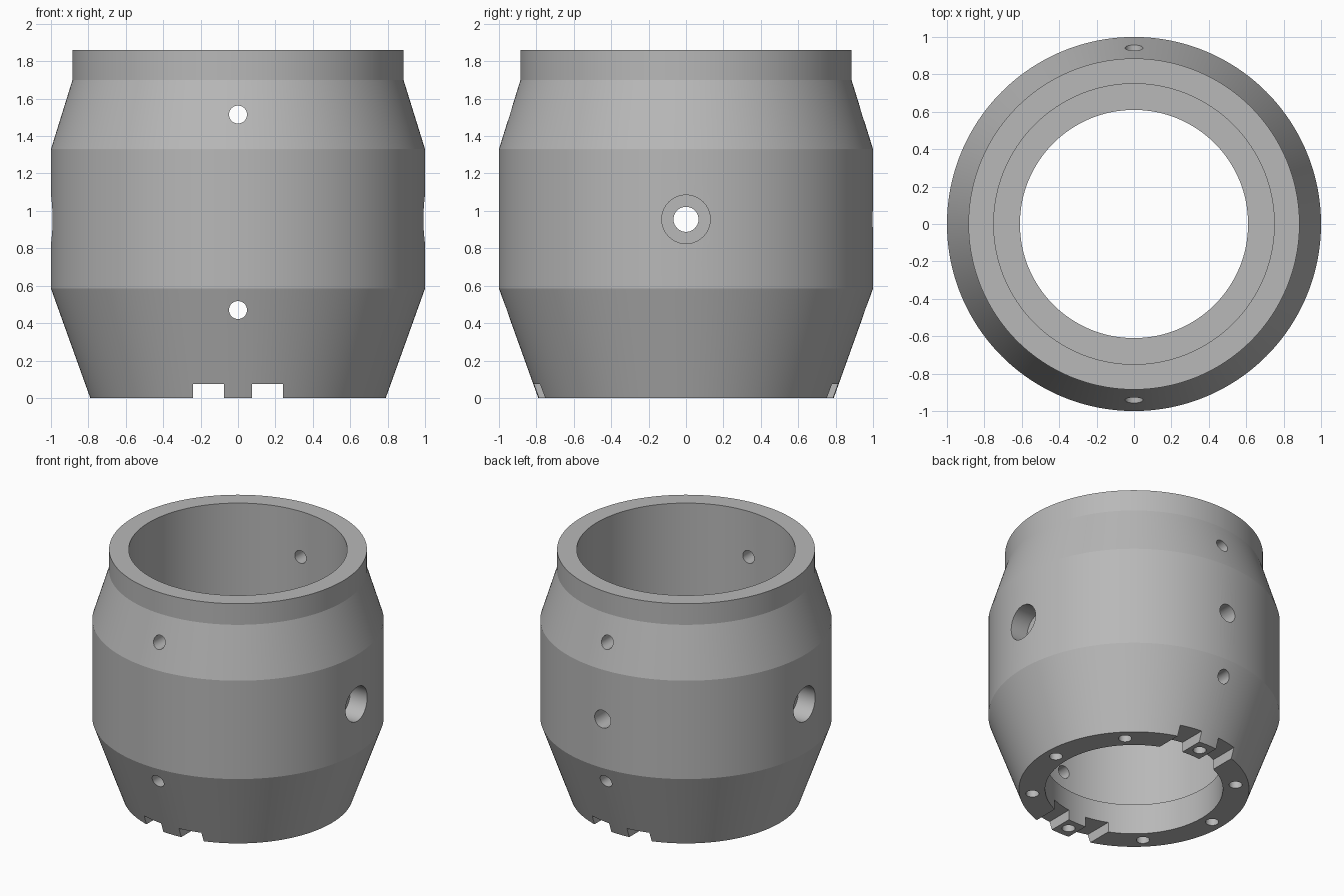
import bpy, math
from math import radians

if "Cube" in bpy.data.objects:
    bpy.data.objects.remove(bpy.data.objects["Cube"])

SEG = 192
grey = bpy.data.materials.new("grey")
grey.diffuse_color = (0.48, 0.48, 0.48, 1)
grey.use_nodes = True
grey.node_tree.nodes["Principled BSDF"].inputs["Base Color"].default_value = grey.diffuse_color

# body: closed wall section turned around the z axis
profile = [(0.61, 0), (0.79, 0), (1.0, 0.585), (1.0, 1.33), (0.885, 1.70),
           (0.885, 1.86), (0.75, 1.86), (0.75, 0.23), (0.61, 0.23)]
n = len(profile)
verts = [(r * math.cos(2 * math.pi * s / SEG), r * math.sin(2 * math.pi * s / SEG), z)
         for s in range(SEG) for r, z in profile]
faces = []
for s in range(SEG):
    a, b = s * n, (s + 1) % SEG * n
    for i in range(n):
        j = (i + 1) % n
        faces.append((a + i, b + i, b + j, a + j))
mesh = bpy.data.meshes.new("barrel_body")
mesh.from_pydata(verts, [], faces)
mesh.materials.append(grey)
body = bpy.data.objects.new("barrel_body", mesh)
bpy.context.collection.objects.link(body)


def cut(cutter):
    """Subtract a cutter from the body and remove it."""
    cutter.hide_render = True
    cutter.data.materials.append(grey)
    mod = body.modifiers.new("cut", 'BOOLEAN')
    mod.operation = 'DIFFERENCE'
    mod.solver = 'EXACT'
    mod.object = cutter
    bpy.context.view_layer.objects.active = body
    bpy.ops.object.modifier_apply(modifier=mod.name)
    bpy.data.objects.remove(cutter)


def drill(radius, length, loc, rot=(0, 0, 0)):
    bpy.ops.mesh.primitive_cylinder_add(vertices=40, radius=radius, depth=length,
                                        location=loc, rotation=rot)
    cut(bpy.context.object)


ALONG_X = (0, radians(90), 0)
ALONG_Y = (radians(90), 0, 0)

# screw holes through front and back, middle hole at the back only
for z in (0.47, 1.515):
    drill(0.048, 3, (0, 0, z), ALONG_Y)
drill(0.067, 1, (0, 1, 0.955), ALONG_Y)

# side holes with counterbores
drill(0.067, 3, (0, 0, 0.955), ALONG_X)
for side in (-1, 1):
    drill(0.13, 0.4, (side * 1.05, 0, 0.955), ALONG_X)

# blind screw holes in the bottom ring
for k in range(8):
    t = k * math.pi / 4
    drill(0.045, 0.3, (0.70 * math.cos(t), 0.70 * math.sin(t), 0))

# square notches in the lower rim, front and back
for x in (-0.1575, 0.1575):
    bpy.ops.mesh.primitive_cube_add(size=1, location=(x, 0, 0))
    box = bpy.context.object
    box.scale = (0.165, 3, 0.15)
    bpy.context.view_layer.update()
    cut(box)

# smooth walls, crisp edges
bpy.ops.object.select_all(action='DESELECT')
body.select_set(True)
bpy.context.view_layer.objects.active = body
bpy.ops.object.shade_smooth_by_angle(angle=radians(15))
